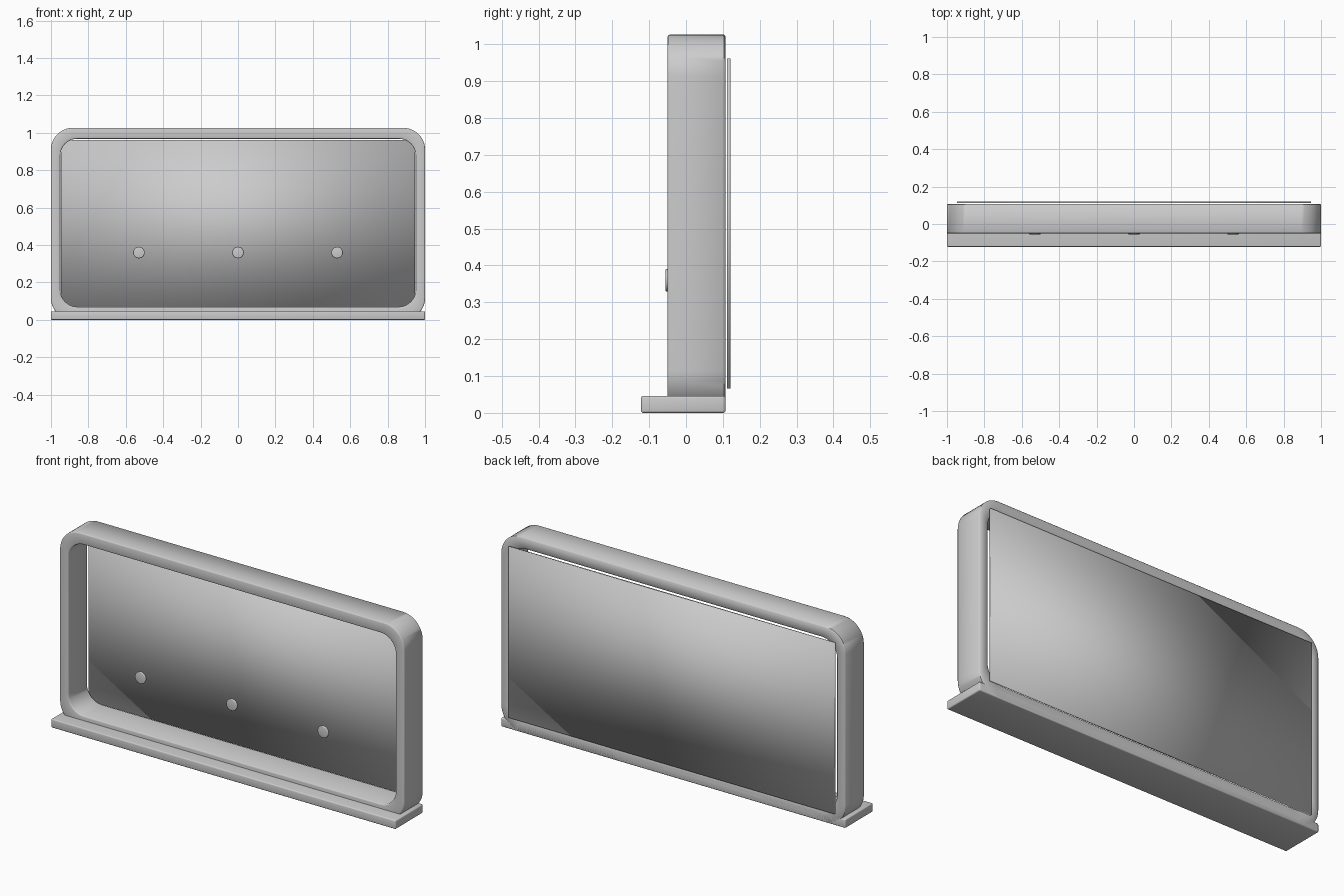
import bpy, bmesh, math

if "Cube" in bpy.data.objects:
    bpy.data.objects.remove(bpy.data.objects["Cube"])

# single flat grey
grey = bpy.data.materials.new("plain_grey")
grey.diffuse_color = (0.6, 0.6, 0.6, 1)
grey.use_nodes = True
grey.node_tree.nodes["Principled BSDF"].inputs["Base Color"].default_value = grey.diffuse_color


def finish(name, bm, angle=None):
    bmesh.ops.recalc_face_normals(bm, faces=bm.faces)
    me = bpy.data.meshes.new(name)
    bm.to_mesh(me)
    bm.free()
    me.materials.append(grey)
    ob = bpy.data.objects.new(name, me)
    bpy.context.collection.objects.link(ob)
    bpy.ops.object.select_all(action='DESELECT')
    ob.select_set(True)
    bpy.context.view_layer.objects.active = ob
    if angle is None:
        bpy.ops.object.shade_smooth()
    else:
        bpy.ops.object.shade_smooth_by_angle(angle=math.radians(angle))
    return ob


def box(name, lo, hi, bevel=0, angle=None):
    bm = bmesh.new()
    bmesh.ops.create_cube(bm, size=1)
    for v in bm.verts:
        v.co = [lo[i] + (v.co[i] + 0.5) * (hi[i] - lo[i]) for i in range(3)]
    if bevel:
        bmesh.ops.bevel(bm, geom=bm.edges[:], offset=bevel, segments=3,
                        profile=0.5, affect='EDGES')
    return finish(name, bm, angle)


def rounded_rect(half_x, z0, z1, r, steps=12):
    pts = []
    corners = [(half_x - r, z1 - r), (-half_x + r, z1 - r),
               (-half_x + r, z0 + r), (half_x - r, z0 + r)]
    for k, (cx, cz) in enumerate(corners):
        for i in range(steps + 1):
            a = math.radians(90 * (k + i / steps))
            pts.append((cx + r * math.cos(a), cz + r * math.sin(a)))
    return pts


# Frame: closed cross-section swept between outer and inner outlines
outer = rounded_rect(1.0, 0.001, 1.026, 0.115)
inner = rounded_rect(0.95, 0.07, 0.968, 0.09)
profile = [(0, -0.045), (0.03, -0.0485), (0.1, -0.05), (0.9, -0.05),
           (0.97, -0.0485), (1, -0.045), (1, 0.103), (0.08, 0.107 - 0.0),
           (0, 0.103)]
profile[7:8] = [(0.92, 0.107), (0.08, 0.107)]
bm = bmesh.new()
rings = []
for t, y in profile:
    rings.append([bm.verts.new((a[0] + (b[0] - a[0]) * t, y,
                                a[1] + (b[1] - a[1]) * t))
                  for a, b in zip(outer, inner)])
n = len(outer)
for k, ring in enumerate(rings):
    nxt = rings[(k + 1) % len(rings)]
    for i in range(n):
        j = (i + 1) % n
        bm.faces.new((ring[i], ring[j], nxt[j], nxt[i]))
finish("frame", bm, 50)

# Base shelf
box("base", (-1, -0.122, 0), (1, 0.107, 0.046), 0.006, 40)

# Back panel, a thin plate just behind the frame
box("back_panel", (-0.946, 0.111, 0.066), (0.946, 0.121, 0.962))

# Three buttons level with the front of the frame
for name, x in (("left", -0.53), ("middle", 0), ("right", 0.53)):
    bm = bmesh.new()
    bmesh.ops.create_cone(bm, cap_ends=True, segments=32, radius1=0.031,
                          radius2=0.031, depth=0.011)
    rims = [e for e in bm.edges if abs(e.verts[0].co.z - e.verts[1].co.z) < 1e-6]
    bmesh.ops.bevel(bm, geom=rims, offset=0.004, segments=3, profile=0.5,
                    affect='EDGES')
    for v in bm.verts:
        px, py, pz = v.co
        v.co = (x + px, -0.05 + pz, 0.36 + py)
    finish(name + "_button", bm, 40)
